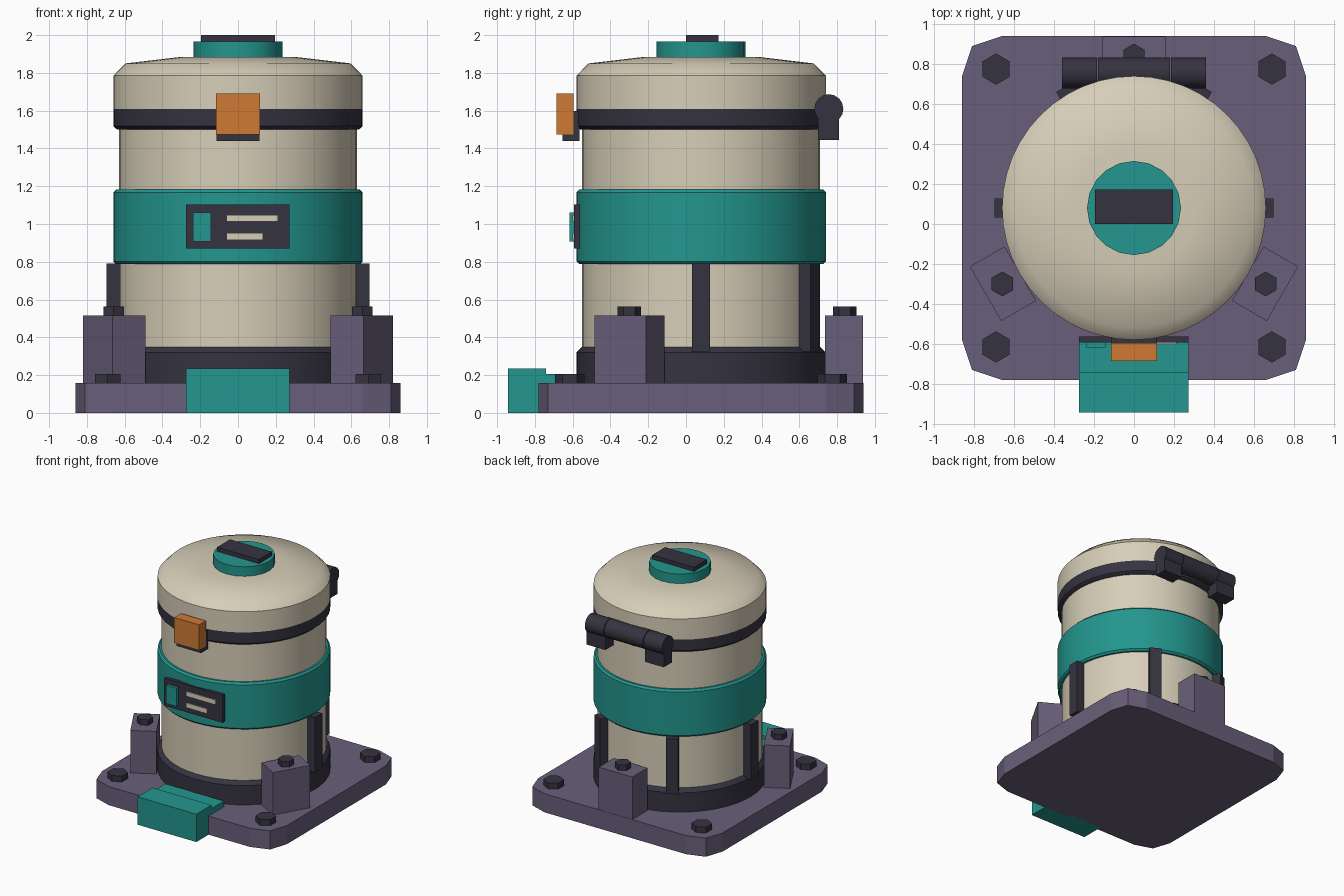
import bpy, bmesh, math
from mathutils import Matrix, Vector

cube = bpy.data.objects.get("Cube")
if cube:
    bpy.data.objects.remove(cube, do_unlink=True)

AXIS_Y = 0.08   # the canister stands slightly behind the centre
PLATE_TOP = 0.157


def material(name, srgb):
    color = [(c / 255 / 12.92 if c < 11 else ((c / 255 + 0.055) / 1.055) ** 2.4) for c in srgb] + [1]
    m = bpy.data.materials.new(name)
    m.use_nodes = True
    m.diffuse_color = color
    m.node_tree.nodes["Principled BSDF"].inputs["Base Color"].default_value = color
    return m


cream = material("cream", (215, 206, 184))
teal = material("teal", (35, 150, 142))
purple = material("dusty purple", (105, 95, 122))
dark = material("charcoal", (53, 51, 64))
orange = material("orange", (206, 122, 52))


def finish(name, bm, mat, smooth=False):
    bmesh.ops.recalc_face_normals(bm, faces=bm.faces)
    mesh = bpy.data.meshes.new(name)
    bm.to_mesh(mesh)
    bm.free()
    mesh.materials.append(mat)
    ob = bpy.data.objects.new(name, mesh)
    bpy.context.collection.objects.link(ob)
    if smooth:
        bpy.ops.object.select_all(action='DESELECT')
        ob.select_set(True)
        bpy.context.view_layer.objects.active = ob
        bpy.ops.object.shade_smooth_by_angle(angle=math.radians(44))
    return ob


def box(name, mat, x, y, z, matrix=None):
    """Box from (min, max) pairs, optionally moved by a matrix."""
    bm = bmesh.new()
    bmesh.ops.create_cube(bm, size=1)
    for v in bm.verts:
        v.co = Vector([(a + b) / 2 + c * (b - a) for c, (a, b) in zip(v.co, (x, y, z))])
    if matrix:
        bm.transform(matrix)
    return finish(name, bm, mat)


def lathe(name, mat, profile, sides=48):
    """Closed solid turned around the canister axis from (radius, z) points."""
    bm = bmesh.new()
    rings = []
    for r, z in profile:
        angles = [math.tau * i / sides for i in range(sides)]
        rings.append([bm.verts.new((r * math.cos(a), AXIS_Y + r * math.sin(a), z)) for a in angles])
    for low, high in zip(rings, rings[1:]):
        for i in range(sides):
            j = (i + 1) % sides
            bm.faces.new((low[i], low[j], high[j], high[i]))
    bm.faces.new(rings[0])
    bm.faces.new(rings[-1])
    return finish(name, bm, mat, smooth=True)


def prism(name, mat, outline, z0, z1):
    bm = bmesh.new()
    face = bm.faces.new([bm.verts.new((x, y, z0)) for x, y in outline])
    top = bmesh.ops.extrude_face_region(bm, geom=[face])["geom"]
    bmesh.ops.translate(bm, vec=(0, 0, z1 - z0), verts=[v for v in top if isinstance(v, bmesh.types.BMVert)])
    return finish(name, bm, mat)


def bolt(name, x, y, z, r, h):
    points = [(x + r * math.sin(i * math.pi / 3), y + r * math.cos(i * math.pi / 3)) for i in range(6)]
    return prism(name, dark, points, z - 0.01, z + h)


def around_axis(degrees):
    """Matrix placing a part whose local +x points outward from the canister axis."""
    return Matrix.Translation((0, AXIS_Y, 0)) @ Matrix.Rotation(math.radians(degrees), 4, 'Z')


# Base plate with two-step clipped corners
corner = [(0.86, 0.66), (0.81, 0.81), (0.66, 0.86)]
outline = []
for sx, sy in ((1, 1), (-1, 1), (-1, -1), (1, -1)):
    pts = [(sx * x, AXIS_Y + sy * y) for x, y in corner]
    outline += pts if sx == sy else pts[::-1]
prism("base_plate", purple, outline, 0, PLATE_TOP)
for sx in (-1, 1):
    for sy in (-1, 1):
        bolt("plate_bolt", sx * 0.69, AXIS_Y + sy * 0.695, PLATE_TOP, 0.078, 0.05)

# Canister, bands and lid
lathe("foot_ring", dark, [(0.66, PLATE_TOP), (0.66, 0.32), (0.63, 0.35)])
lathe("canister_body", cream, [(0.63, 0.34), (0.63, 1.51)])
lathe("middle_band", teal, [(0.645, 0.787), (0.66, 0.802), (0.66, 1.168), (0.645, 1.183)])
lathe("lid_seal", dark, [(0.64, 1.5), (0.66, 1.518), (0.66, 1.61)])
lathe("lid", cream, [(0.66, 1.61), (0.66, 1.785), (0.597, 1.85), (0.30, 1.885)])
lathe("lid_knob", teal, [(0.235, 1.87), (0.235, 1.965)], sides=20)
box("knob_grip", dark, (-0.195, 0.195), (0, 0.172), (1.96, 2.0))

# Mounting brackets and their bolts
for angle in (-150, -30, 90):
    m = around_axis(angle)
    box("mount_bracket", purple, (0.657, 0.858), (-0.157, 0.157), (0.1, 0.515), m)
    p = m @ Vector((0.76, 0, 0))
    bolt("bracket_bolt", p.x, p.y, 0.515, 0.062, 0.047)

# Vertical ribs on the sides and back
for angle in (0, 60, 120, 180):
    box("body_rib", dark, (0.6, 0.697), (-0.047, 0.047), (0.325, 0.79), around_axis(angle))

# Rear hinge: three barrels and two leaves
for name, x0, x1 in (("right", -0.36, -0.185), ("middle", -0.18, 0.18), ("left", 0.185, 0.36)):
    bm = bmesh.new()
    bmesh.ops.create_cone(bm, cap_ends=True, segments=16, radius1=0.077, radius2=0.077, depth=x1 - x0)
    bm.transform(Matrix.Translation(((x0 + x1) / 2, 0.756, 1.61)) @ Matrix.Rotation(math.pi / 2, 4, 'Y'))
    finish("hinge_barrel_" + name, bm, dark, smooth=True)
    if name != "middle":
        box("hinge_leaf_" + name, dark, (x0, x1), (0.7, 0.81), (1.445, 1.61))

# Front latch
box("latch_plate", dark, (-0.115, 0.115), (-0.655, -0.565), (1.44, 1.597))
box("latch_lever", orange, (-0.116, 0.116), (-0.685, -0.595), (1.475, 1.69))

# Control panel
box("panel", dark, (-0.275, 0.272), (-0.592, -0.562), (0.87, 1.102))
box("panel_button", teal, (-0.238, -0.142), (-0.617, -0.59), (0.907, 1.06))
box("panel_strip_upper", cream, (-0.06, 0.212), (-0.6, -0.591), (1.012, 1.048))
box("panel_strip_lower", cream, (-0.06, 0.132), (-0.6, -0.591), (0.916, 0.952))

# Foot pedal
box("pedal", teal, (-0.275, 0.272), (-0.943, -0.742), (0, 0.235))
box("pedal_arm", teal, (-0.275, 0.272), (-0.745, -0.575), (0.15, 0.205))
